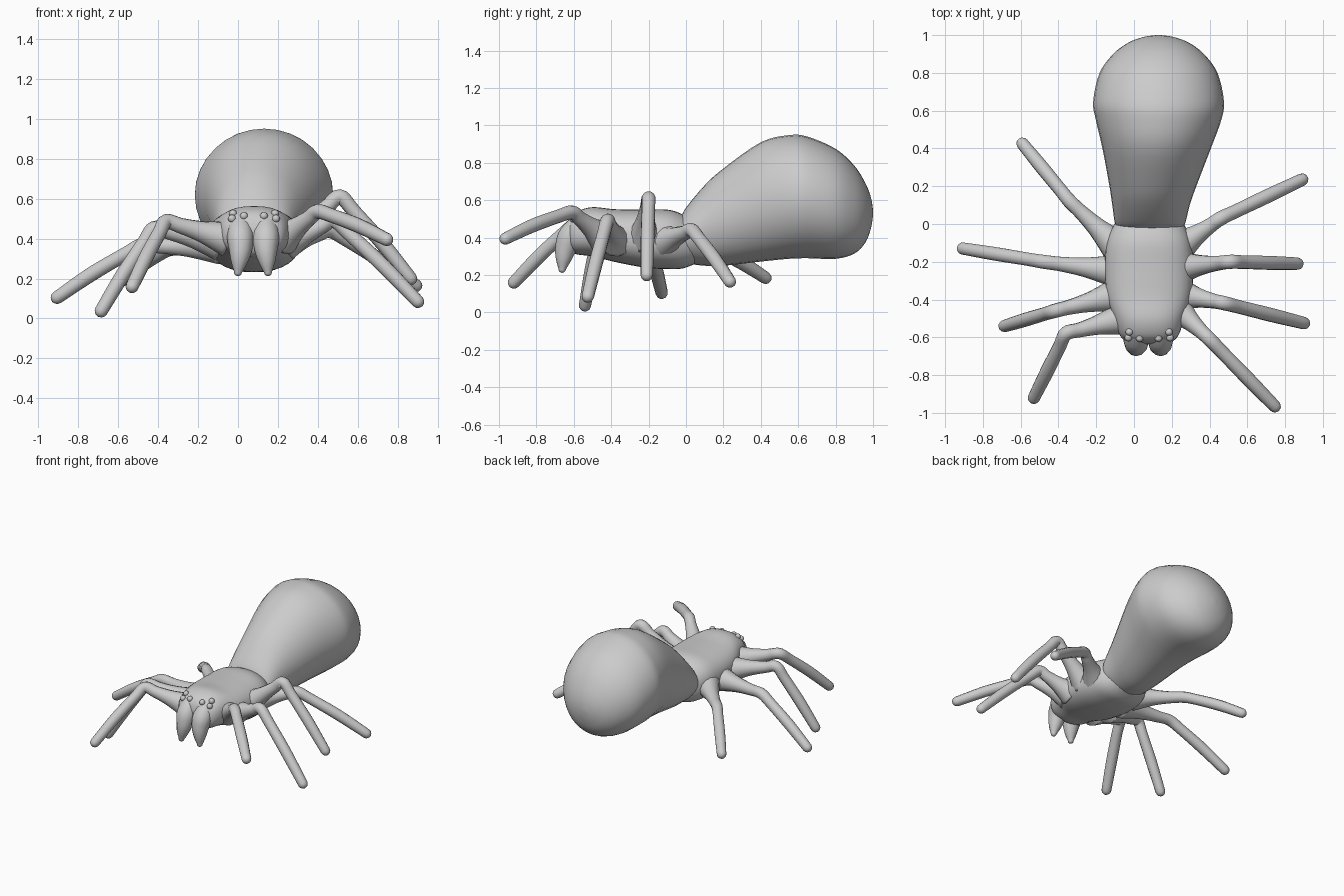
import bpy, bmesh
from math import sin, cos, pi, copysign
from mathutils import Vector

if "Cube" in bpy.data.objects:
    bpy.data.objects.remove(bpy.data.objects["Cube"])


def smooth_rows(rows, n):
    """Catmull-Rom interpolation of rows of numbers."""
    out = []
    for i in range(len(rows) - 1):
        a, b, c, d = (rows[max(0, min(len(rows) - 1, i + k))] for k in (-1, 0, 1, 2))
        for s in range(n):
            t = s / n
            out.append([0.5 * (2 * q + (r - p) * t + (2 * p - 5 * q + 4 * r - e) * t * t
                               + (3 * q - p - 3 * r + e) * t ** 3)
                        for p, q, r, e in zip(a, b, c, d)])
    out.append(list(rows[-1]))
    return out


def loft(name, rings):
    """Skin closed rings of points, with capped ends."""
    bm = bmesh.new()
    loops = [[bm.verts.new(p) for p in ring] for ring in rings]
    n = len(loops[0])
    for a, b in zip(loops, loops[1:]):
        for i in range(n):
            j = (i + 1) % n
            bm.faces.new((a[i], a[j], b[j], b[i]))
    bm.faces.new(loops[0][::-1])
    bm.faces.new(loops[-1])
    bmesh.ops.recalc_face_normals(bm, faces=bm.faces)
    for f in bm.faces:
        f.smooth = True
    mesh = bpy.data.meshes.new(name)
    bm.to_mesh(mesh)
    bm.free()
    obj = bpy.data.objects.new(name, mesh)
    bpy.context.collection.objects.link(obj)
    return obj


def body(name, stations, power=1.0, sides=32, n=4):
    """Loft along y; each station is (y, centre x, half width, low z, high z)."""
    rings = []
    for y, cx, hw, lo, hi in smooth_rows(stations, n):
        ring = []
        for k in range(sides):
            c, s = cos(2 * pi * k / sides), sin(2 * pi * k / sides)
            ring.append((cx + hw * copysign(abs(c) ** power, c), y,
                         (lo + hi) / 2 + (hi - lo) / 2 * copysign(abs(s) ** power, s)))
        rings.append(ring)
    return loft(name, rings)


def limb(name, points, sides=12, n=5):
    """Round tube with a rounded tip; each point is (x, y, z, radius)."""
    rows = smooth_rows(points, n)
    end, before = Vector(rows[-1][:3]), Vector(rows[-2][:3])
    r, d = rows[-1][3], (end - before).normalized()
    for a in (0.5, 0.9, 1.35):
        rows.append([*(end + d * r * sin(a)), r * cos(a)])
    pts = [Vector(p[:3]) for p in rows]
    u = Vector((0.31, 0.2, 0.93))
    rings = []
    for i, p in enumerate(pts):
        t = (pts[min(i + 1, len(pts) - 1)] - pts[max(i - 1, 0)]).normalized()
        u = (u - t * u.dot(t)).normalized()
        v = t.cross(u)
        rings.append([p + (u * cos(2 * pi * k / sides) + v * sin(2 * pi * k / sides)) * rows[i][3]
                      for k in range(sides)])
    return loft(name, rings)


# Abdomen: large pear-shaped bulb
body("abdomen", [
    (-0.03, 0.085, 0.16, 0.29, 0.50), (0.0, 0.085, 0.185, 0.265, 0.56),
    (0.1, 0.09, 0.205, 0.25, 0.68), (0.2, 0.10, 0.23, 0.25, 0.77),
    (0.4, 0.12, 0.287, 0.272, 0.91), (0.55, 0.13, 0.332, 0.287, 0.948),
    (0.65, 0.13, 0.346, 0.29, 0.94), (0.8, 0.13, 0.312, 0.287, 0.875),
    (0.9, 0.13, 0.24, 0.315, 0.785), (0.96, 0.13, 0.16, 0.375, 0.69),
    (0.99, 0.13, 0.08, 0.455, 0.61), (1.0, 0.13, 0.012, 0.52, 0.545)])

# Head and thorax in one shell
body("thorax", [
    (-0.635, 0.08, 0.06, 0.37, 0.45), (-0.62, 0.08, 0.125, 0.33, 0.50),
    (-0.58, 0.08, 0.16, 0.31, 0.54), (-0.5, 0.08, 0.185, 0.30, 0.563),
    (-0.38, 0.08, 0.225, 0.27, 0.552), (-0.22, 0.08, 0.235, 0.24, 0.55),
    (-0.1, 0.08, 0.225, 0.232, 0.55), (-0.02, 0.08, 0.195, 0.235, 0.525),
    (0.05, 0.08, 0.15, 0.26, 0.48)], power=0.85)

# Fangs
for side, x, tip in (("left", 0.012, 0.0), ("right", 0.14, 0.15)):
    limb("fang_" + side, [
        (x, -0.55, 0.48, 0.06), (x, -0.615, 0.41, 0.067), (x, -0.642, 0.345, 0.058),
        ((x + tip) / 2, -0.655, 0.285, 0.042), (tip, -0.662, 0.232, 0.02)])

# Eye bumps
for i, (dx, y, z) in enumerate([(0.105, -0.572, 0.525), (0.11, -0.602, 0.5), (0.05, -0.605, 0.513)]):
    for side in (-1, 1):
        bpy.ops.mesh.primitive_uv_sphere_add(segments=12, ring_count=8, radius=0.02,
                                             location=(0.08 + side * dx, y, z))
        eye = bpy.context.object
        eye.name = f"eye_{i + 1}_{'left' if side < 0 else 'right'}"
        bpy.ops.object.shade_smooth()

# Legs: hip, knee and foot of each
legs = {
    "right_leg_1": ((0.22, -0.44, 0.40), (0.40, -0.61, 0.535), (0.745, -0.965, 0.395)),
    "right_leg_2": ((0.24, -0.37, 0.38), (0.48, -0.42, 0.49), (0.90, -0.525, 0.085)),
    "right_leg_3": ((0.24, -0.23, 0.39), (0.51, -0.20, 0.61), (0.865, -0.21, 0.20)),
    "right_leg_4": ((0.24, -0.12, 0.38), (0.46, 0.03, 0.44), (0.89, 0.235, 0.165)),
    "left_leg_1": ((-0.06, -0.50, 0.40), (-0.36, -0.58, 0.485), (-0.53, -0.92, 0.16)),
    "left_leg_2": ((-0.10, -0.38, 0.38), (-0.42, -0.46, 0.45), (-0.685, -0.54, 0.038)),
    "left_leg_3": ((-0.10, -0.25, 0.36), (-0.48, -0.20, 0.365), (-0.905, -0.13, 0.105)),
    "left_leg_4": ((-0.09, -0.12, 0.36), (-0.34, 0.12, 0.35), (-0.59, 0.425, 0.185)),
}
for name, joints in legs.items():
    hip, knee, foot = (Vector(j) for j in joints)
    path = [(hip, 0.09), (hip.lerp(knee, 0.4), 0.055), (hip.lerp(knee, 0.75), 0.04), (knee, 0.038),
            (knee.lerp(foot, 0.2) + Vector((0, 0, 0.008)), 0.036),
            (knee.lerp(foot, 0.6) + Vector((0, 0, 0.012)), 0.037), (foot, 0.033)]
    limb(name, [(*p, r) for p, r in path])
